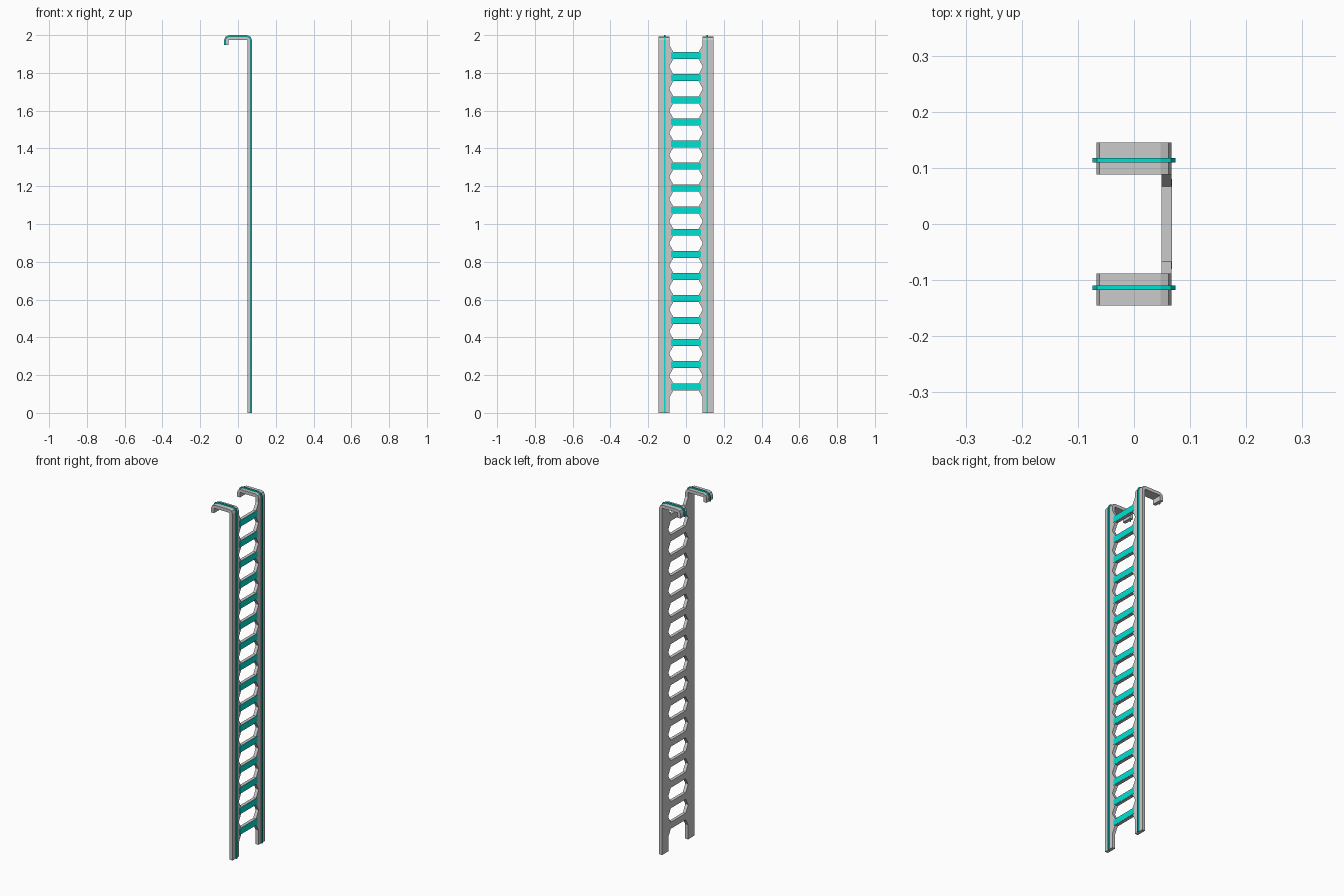
import bpy, bmesh, math

if "Cube" in bpy.data.objects:
    bpy.data.objects.remove(bpy.data.objects["Cube"])

X_OUT, Z_TOP = 0.067, 1.993      # outer face of rails, top of hooks
THICK, RAISE = 0.018, 0.007      # plate thickness, stripe height
RADIUS = 0.02                    # outer bend radius
HOOK_END = 1.947
RUNGS, FIRST_Z, STEP = 16, 0.138, 0.1169

cyan = bpy.data.materials.new("cyan")
cyan.diffuse_color = (0.0, 0.75, 0.65, 1)
cyan.use_nodes = True
cyan.node_tree.nodes["Principled BSDF"].inputs["Base Color"].default_value = cyan.diffuse_color


def prism(name, points, axis_vec, material=None):
    """Extrude a closed outline of 3D points along a vector."""
    bm = bmesh.new()
    face = bm.faces.new([bm.verts.new(p) for p in points])
    ext = bmesh.ops.extrude_face_region(bm, geom=[face])
    bmesh.ops.translate(bm, vec=axis_vec,
                        verts=[v for v in ext["geom"] if isinstance(v, bmesh.types.BMVert)])
    bmesh.ops.recalc_face_normals(bm, faces=bm.faces)
    mesh = bpy.data.meshes.new(name)
    bm.to_mesh(mesh)
    bm.free()
    if material:
        mesh.materials.append(material)
    ob = bpy.data.objects.new(name, mesh)
    bpy.context.collection.objects.link(ob)
    return ob


def hook_line(offset):
    """Side path of rail and hook, shifted outward by offset."""
    r = RADIUS + offset
    cx, cz = X_OUT - RADIUS, Z_TOP - RADIUS
    pts = [(X_OUT + offset, 0.0)]
    for centre, angles in ((cx, (0, 45, 90)), (-cx, (90, 135, 180))):
        for a in map(math.radians, angles):
            pts.append((centre + r * math.cos(a), cz + r * math.sin(a)))
    pts.append((-X_OUT - offset, HOOK_END))
    return pts


def hook_strip(name, inner, outer, y0, y1, material=None):
    outline = hook_line(outer) + hook_line(inner)[::-1]
    return prism(name, [(x, y0, z) for x, z in outline], (0, y1 - y0, 0), material)


# Rails with hooked tops, and their raised stripes
for side, label in ((-1, "front"), (1, "back")):
    hook_strip(label + "_rail", -THICK, 0, side * 0.0885, side * 0.1455)
    mid = side * 0.1135
    hook_strip(label + "_rail_stripe", -0.001, RAISE, mid - 0.0038, mid + 0.0038, cyan)

# Rungs with flared ends, and the coloured tread on their outer face
H, FLARE = 0.0185, 0.038
right_half = [(0.067, -H), (0.0885, -H - FLARE), (0.0885, H + FLARE), (0.067, H)]
rung_outline = right_half + [(-y, z) for y, z in reversed(right_half)]
tread_outline = [(-0.08, -0.017), (0.08, -0.017), (0.08, 0.017), (-0.08, 0.017)]
rung = prism("rung", [(X_OUT - THICK, y, z) for y, z in rung_outline], (THICK, 0, 0))
tread = prism("rung_tread", [(X_OUT - 0.001, y, z) for y, z in tread_outline],
              (0.002, 0, 0), cyan)
for i in range(RUNGS):
    for part in (rung, tread):
        ob = part if i == 0 else part.copy()
        if i:
            bpy.context.collection.objects.link(ob)
        ob.location.z = FIRST_Z + i * STEP
